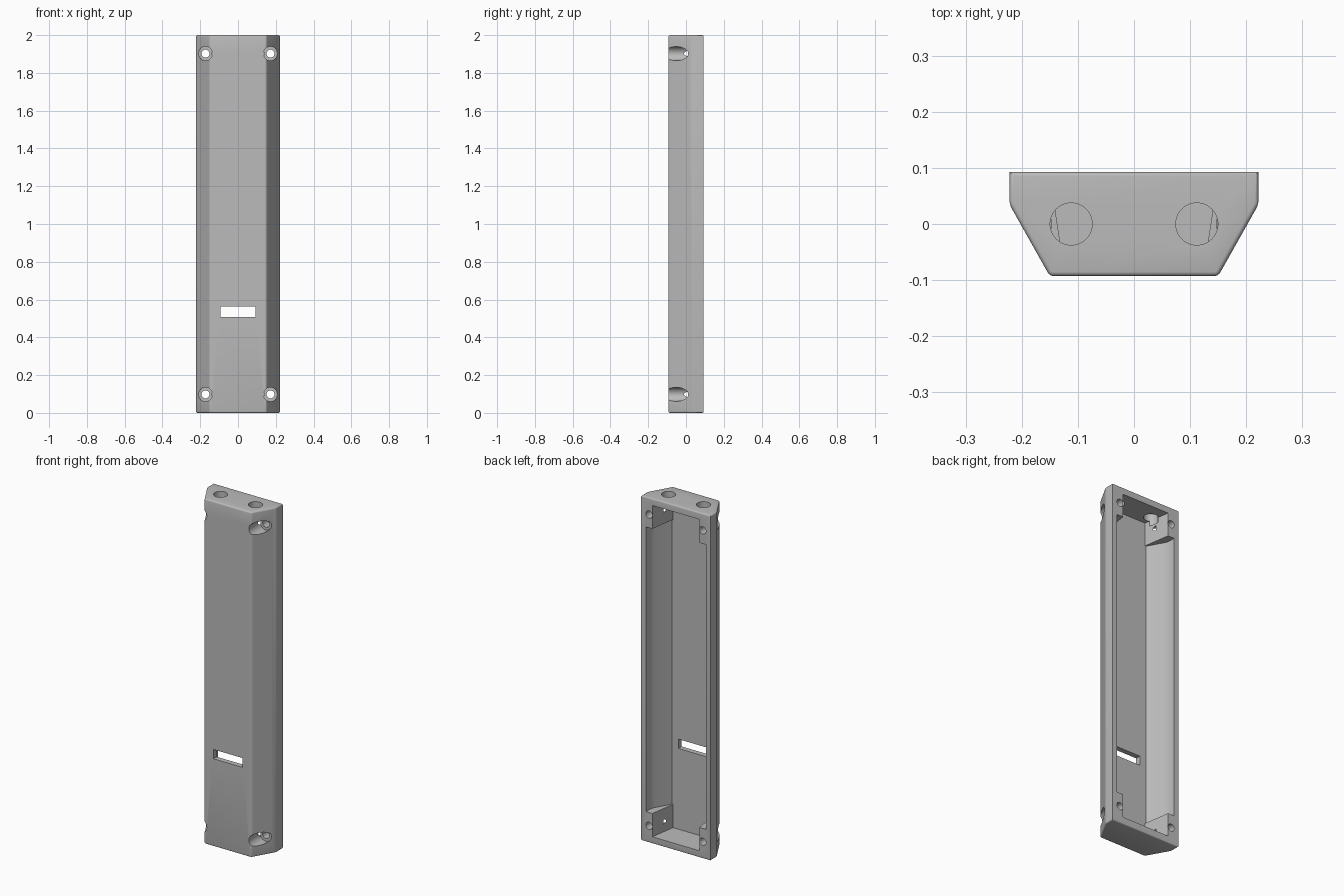
import bpy, bmesh, math
from mathutils import Matrix

cube = bpy.data.objects.get("Cube")
if cube:
    bpy.data.objects.remove(cube, do_unlink=True)

HEIGHT, BACK, FRONT = 2.0, 0.093, -0.093
INNER_FRONT = -0.063

grey = bpy.data.materials.new("plain grey")
grey.use_nodes = True
grey.diffuse_color = (0.5, 0.5, 0.5, 1)
grey.node_tree.nodes["Principled BSDF"].inputs["Base Color"].default_value = grey.diffuse_color


def make_object(name, bm):
    bmesh.ops.recalc_face_normals(bm, faces=bm.faces)
    mesh = bpy.data.meshes.new(name)
    bm.to_mesh(mesh)
    bm.free()
    mesh.materials.append(grey)
    obj = bpy.data.objects.new(name, mesh)
    bpy.context.collection.objects.link(obj)
    return obj


def prism(half_profile, z0, z1):
    """Upright prism from a half profile mirrored across x = 0."""
    points = half_profile + [(-x, y) for x, y in reversed(half_profile)]
    bm = bmesh.new()
    base = bm.faces.new([bm.verts.new((x, y, z0)) for x, y in points])
    top = bmesh.ops.extrude_face_region(bm, geom=[base])["geom"]
    verts = [g for g in top if isinstance(g, bmesh.types.BMVert)]
    bmesh.ops.translate(bm, verts=verts, vec=(0, 0, z1 - z0))
    return bm


def rod(radius, start, end, axis):
    """Cylinder running along y or z from start to end."""
    length = (end[0] - start[0]) + (end[1] - start[1]) + (end[2] - start[2])
    centre = [(a + b) / 2 for a, b in zip(start, end)]
    turn = Matrix.Rotation(math.pi / 2, 4, "X") if axis == "y" else Matrix()
    bm = bmesh.new()
    bmesh.ops.create_cone(bm, cap_ends=True, segments=48, radius1=radius, radius2=radius,
                          depth=length, matrix=Matrix.Translation(centre) @ turn)
    return bm


# Outer shell with rounded edges; the upright back corners stay sharp
bm = prism([(0.222, BACK), (0.222, 0.035), (0.15, FRONT)], 0, HEIGHT)
edges = [e for e in bm.edges
         if not all(v.co.y > BACK - 0.001 and abs(v.co.x) > 0.2 for v in e.verts)
         or abs(e.verts[0].co.x - e.verts[1].co.x) > 0.1]
bmesh.ops.bevel(bm, geom=edges, offset=0.008, segments=4, profile=0.5, affect="EDGES")
housing = make_object("housing", bm)

cutters = []

# Wide main cavity, and the narrower end cavity that leaves the corner bosses
cutters.append(prism([(0.192, 0.12), (0.192, 0.055), (0.189, 0.042), (0.183, 0.026),
                      (0.133, INNER_FRONT)], 0.175, HEIGHT - 0.175))
cutters.append(prism([(0.155, 0.12), (0.151, BACK), (0.127, INNER_FRONT)], 0.04, HEIGHT - 0.04))

# Front slot
cutters.append(prism([(0.093, -0.04), (0.093, -0.12)], 0.508, 0.562))

# Counterbored screw holes and the two holes in the top
for side in (-1, 1):
    x = side * 0.172
    for z in (0.098, HEIGHT - 0.098):
        cutters.append(rod(0.037, (x, -0.15, z), (x, 0.01, z), "y"))
        cutters.append(rod(0.021, (x, -0.02, z), (x, 0.15, z), "y"))
    x = side * 0.112
    cutters.append(rod(0.0375, (x, 0, HEIGHT - 0.07), (x, 0, HEIGHT + 0.05), "z"))

# Cut everything out, bake the result and drop the cutters
helpers = []
for i, cutter_mesh in enumerate(cutters):
    helper = make_object("cutter", cutter_mesh)
    helper.hide_render = True
    helpers.append(helper)
    cut = housing.modifiers.new("cut", "BOOLEAN")
    cut.operation, cut.solver, cut.object = "DIFFERENCE", "EXACT", helper
depsgraph = bpy.context.evaluated_depsgraph_get()
baked = bpy.data.meshes.new_from_object(housing.evaluated_get(depsgraph))
housing.modifiers.clear()
housing.data = baked
for helper in helpers:
    bpy.data.objects.remove(helper, do_unlink=True)

bpy.ops.object.select_all(action="DESELECT")
housing.select_set(True)
bpy.context.view_layer.objects.active = housing
bpy.ops.object.shade_smooth_by_angle(angle=math.radians(30))
